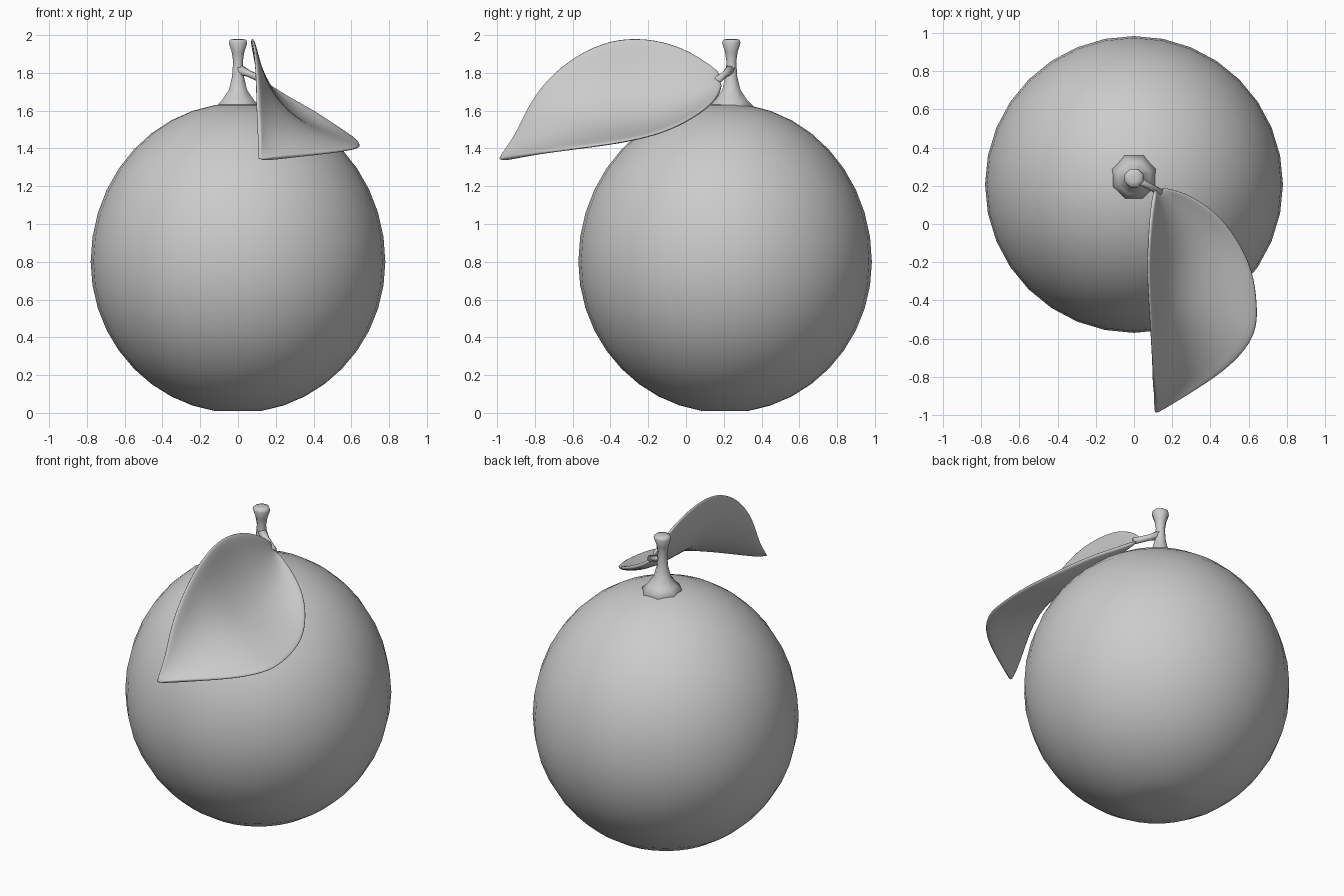
import bpy
import bmesh
from math import cos, sin, pi
from mathutils import Vector

cube = bpy.data.objects.get("Cube")
if cube:
    bpy.data.objects.remove(cube, do_unlink=True)

grey = bpy.data.materials.new("plain_grey")
grey.use_nodes = True
tone = (0.6, 0.6, 0.6, 1)
grey.diffuse_color = tone
grey.node_tree.nodes["Principled BSDF"].inputs["Base Color"].default_value = tone


def finish(name, bm):
    """Turn a bmesh into a smooth, coloured object."""
    bmesh.ops.recalc_face_normals(bm, faces=bm.faces)
    mesh = bpy.data.meshes.new(name)
    bm.to_mesh(mesh)
    bm.free()
    mesh.materials.append(grey)
    for face in mesh.polygons:
        face.use_smooth = True
    obj = bpy.data.objects.new(name, mesh)
    bpy.context.collection.objects.link(obj)
    return obj


def tube(name, rings, sides):
    """Skin rings given as (centre, radius, axis_u, axis_v), closing both ends."""
    bm = bmesh.new()
    loops = []
    for centre, radius, u, v in rings:
        angles = [2 * pi * (i + 0.5) / sides for i in range(sides)]
        loops.append([bm.verts.new(centre + radius * (u * cos(a) + v * sin(a)))
                      for a in angles])
    for low, high in zip(loops, loops[1:]):
        for i in range(sides):
            j = (i + 1) % sides
            bm.faces.new((low[i], low[j], high[j], high[i]))
    bm.faces.new(loops[0])
    bm.faces.new(loops[-1])
    return finish(name, bm)


X, Y, Z = Vector((1, 0, 0)), Vector((0, 1, 0)), Vector((0, 0, 1))

# Fruit: round body, slightly taller above its widest ring
bm = bmesh.new()
bmesh.ops.create_uvsphere(bm, u_segments=32, v_segments=20, radius=1)
for vert in bm.verts:
    x, y, z = vert.co
    height = 0.84 if z > 0 else 0.8
    dimple = 0.02 if z < -0.999 else 0
    vert.co = (0.78 * x, 0.207 + 0.777 * y, 0.8 + height * z + dimple)
finish("fruit", bm)

# Stem: flared foot, thin neck and wider cut end
profile = [(0.15, 1.6), (0.088, 1.66), (0.052, 1.71), (0.034, 1.78), (0.028, 1.86),
           (0.036, 1.91), (0.053, 1.96), (0.046, 1.976), (0.02, 1.98)]
tube("stem", [(Vector((0, 0.24, z)), r, X, Y) for r, z in profile], 8)

# Leaf stalk: short twig from the stem to the leaf
start, end = Vector((0, 0.24, 1.82)), Vector((0.14, 0.165, 1.76))
side = (end - start).cross(Z).normalized()
up = side.cross(end - start).normalized()
tube("leaf_stalk", [(start.lerp(end, t), r, side, up)
                    for t, r in ((0, 0.03), (0.4, 0.018), (1, 0.02))], 8)

# Leaf: rows from base to tip, each with upper edge, midrib and lower edge
leaf_rows = [
    ((0.11, 0.18, 1.8), (0.12, 0.18, 1.77), (0.15, 0.19, 1.74)),
    ((0.09, 0.08, 1.88), (0.16, 0.1, 1.73), (0.26, 0.17, 1.67)),
    ((0.08, -0.05, 1.95), (0.19, 0, 1.69), (0.42, 0.08, 1.59)),
    ((0.07, -0.22, 1.99), (0.21, -0.15, 1.65), (0.55, -0.08, 1.5)),
    ((0.08, -0.4, 1.98), (0.22, -0.33, 1.63), (0.63, -0.25, 1.45)),
    ((0.09, -0.58, 1.9), (0.25, -0.5, 1.6), (0.65, -0.42, 1.42)),
    ((0.1, -0.74, 1.77), (0.25, -0.64, 1.55), (0.65, -0.58, 1.4)),
    ((0.1, -0.84, 1.62), (0.23, -0.78, 1.48), (0.52, -0.74, 1.38)),
    ((0.11, -0.9, 1.47), (0.18, -0.88, 1.41), (0.32, -0.87, 1.36)),
    ((0.11, -0.99, 1.34), (0.12, -0.99, 1.34), (0.13, -0.98, 1.34)),
]
columns, rib = 8, 0.45


def across(row, s):
    """Smooth curve across a leaf row through its three points."""
    a, b, c = map(Vector, row)
    return (a * (s - rib) * (s - 1) / rib
            + b * s * (s - 1) / (rib * (rib - 1))
            + c * s * (s - rib) / (1 - rib))


bm = bmesh.new()
grid = [[bm.verts.new(across(row, i / columns)) for i in range(columns + 1)]
        for row in leaf_rows]
for near, far in zip(grid, grid[1:]):
    for i in range(columns):
        bm.faces.new((near[i], near[i + 1], far[i + 1], far[i]))
leaf = finish("leaf", bm)
shell = leaf.modifiers.new("thickness", "SOLIDIFY")
shell.thickness = 0.025
shell.offset = 0
smooth = leaf.modifiers.new("rounding", "SUBSURF")
smooth.levels = smooth.render_levels = 2
